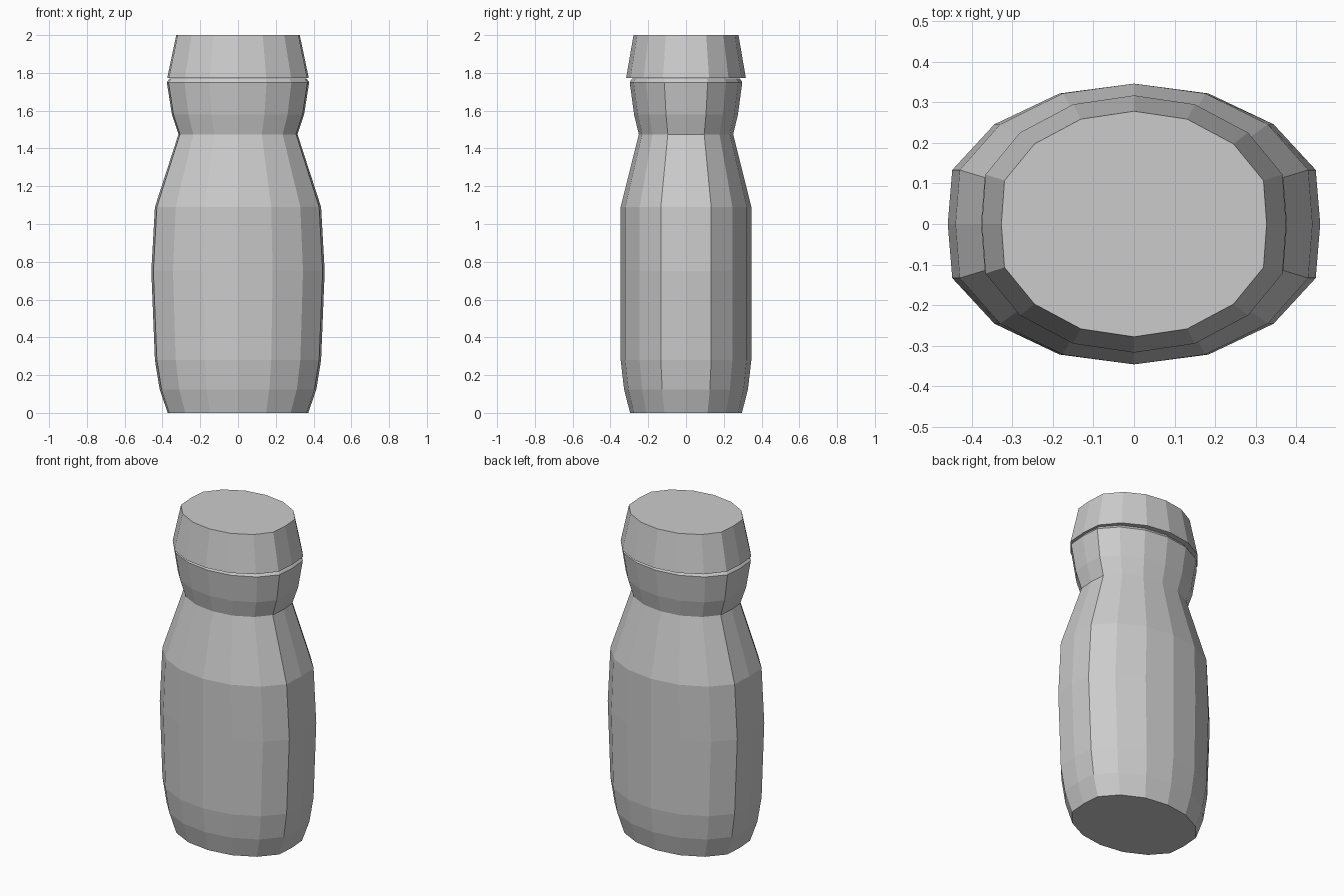
import bpy, bmesh

if "Cube" in bpy.data.objects:
    bpy.data.objects.remove(bpy.data.objects["Cube"])

# Quarter of the 16-sided flattened oval cross-section (unit radii)
QUARTER = [(1, 0), (.976, .385), (.75, .71), (.4, .93)]


def oval():
    q = QUARTER
    pts = q + [(0, 1)] + [(-x, y) for x, y in reversed(q)]
    return pts + [(-x, -y) for x, y in pts[1:-1]]


def lofted(name, rings):
    """Closed loft through rings given as (z, x radius, y radius)."""
    bm = bmesh.new()
    loops = [[bm.verts.new((x * rx, y * ry, z)) for x, y in oval()]
             for z, rx, ry in rings]
    n = len(loops[0])
    for a, b in zip(loops, loops[1:]):
        for i in range(n):
            j = (i + 1) % n
            bm.faces.new((a[i], a[j], b[j], b[i]))
    bm.faces.new(loops[0][::-1])
    bm.faces.new(loops[-1])
    bmesh.ops.recalc_face_normals(bm, faces=bm.faces)
    mesh = bpy.data.meshes.new(name)
    bm.to_mesh(mesh)
    bm.free()
    obj = bpy.data.objects.new(name, mesh)
    bpy.context.collection.objects.link(obj)
    return obj


# Bottle body: rounded base, belly, shoulder, waist and collar
lofted("bottle_body", [
    (0.00, .372, .296), (0.125, .415, .328), (0.28, .44, .346),
    (0.75, .459, .346), (1.09, .44, .346), (1.475, .315, .25),
    (1.58, .35, .275), (1.75, .377, .298), (1.77, .362, .285)])

# Tapered cap resting on the collar
lofted("bottle_cap", [(1.772, .375, .317), (2.0, .327, .278)])
